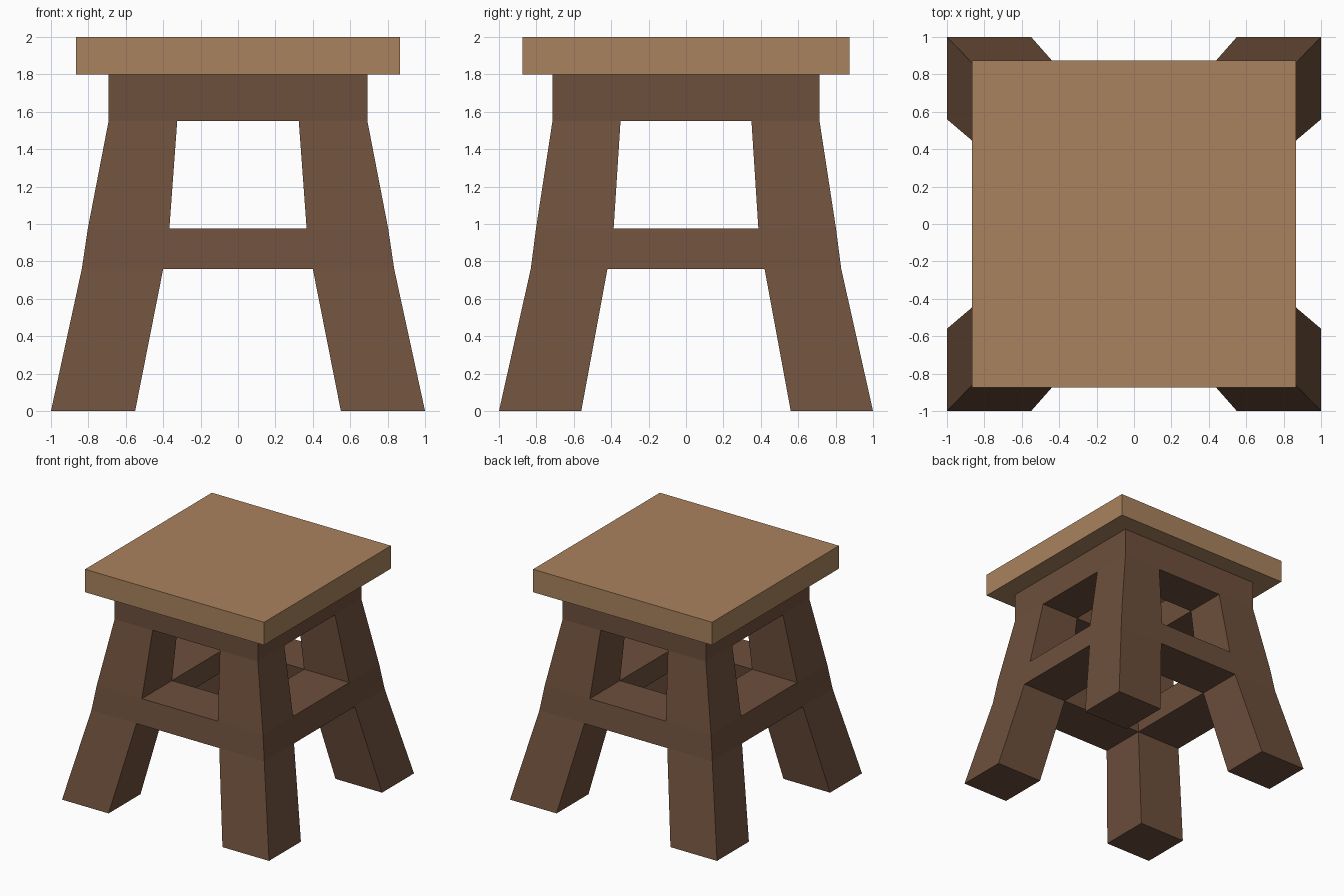
import bpy, bmesh

if "Cube" in bpy.data.objects:
    bpy.data.objects.remove(bpy.data.objects["Cube"])


def material(name, rgb):
    m = bpy.data.materials.new(name)
    m.diffuse_color = (*rgb, 1)
    m.use_nodes = True
    m.node_tree.nodes["Principled BSDF"].inputs["Base Color"].default_value = m.diffuse_color
    return m


light_wood = material("light_wood", (0.40, 0.225, 0.11))
dark_wood = material("dark_wood", (0.155, 0.08, 0.046))


def rect(x0, x1, y0, y1, z):
    return [(x0, y0, z), (x1, y0, z), (x1, y1, z), (x0, y1, z)]


def loft(name, loops, mat, closed=False):
    """Skin four-point loops; cap the ends, or join last to first as a ring."""
    bm = bmesh.new()
    rings = [[bm.verts.new(p) for p in loop] for loop in loops]
    pairs = list(zip(rings, rings[1:]))
    if closed:
        pairs.append((rings[-1], rings[0]))
    else:
        bm.faces.new(rings[0])
        bm.faces.new(rings[-1])
    for a, b in pairs:
        for i in range(4):
            j = (i + 1) % 4
            bm.faces.new((a[i], a[j], b[j], b[i]))
    bmesh.ops.recalc_face_normals(bm, faces=bm.faces)
    mesh = bpy.data.meshes.new(name)
    bm.to_mesh(mesh)
    bm.free()
    mesh.materials.append(mat)
    ob = bpy.data.objects.new(name, mesh)
    bpy.context.collection.objects.link(ob)
    return ob


# Frame levels: z, outer x, inner x, outer y, inner y
FLOOR = (0.0, 1.0, 0.55, 1.0, 0.56)
RAIL_LOW = (0.76, 0.835, 0.40, 0.83, 0.42)
RAIL_TOP = (0.975, 0.803, 0.367, 0.802, 0.387)
APRON_LOW = (1.55, 0.692, 0.325, 0.714, 0.35)
APRON_TOP = (1.80, 0.692, 0.325, 0.714, 0.35)


def outer(l):
    return rect(-l[1], l[1], -l[3], l[3], l[0])


def inner(l):
    return rect(-l[2], l[2], -l[4], l[4], l[0])


def ring(name, low, top):
    loft(name, [outer(low), outer(top), inner(top), inner(low)], dark_wood, True)


def legs(name, low, top):
    for sx, side in ((-1, "left"), (1, "right")):
        for sy, end in ((-1, "front"), (1, "back")):
            loops = [rect(sx * l[2], sx * l[1], sy * l[4], sy * l[3], l[0])
                     for l in (low, top)]
            loft(f"{end}_{side}_{name}", loops, dark_wood)


# Seat board
loft("seat", [rect(-0.865, 0.865, -0.875, 0.875, z) for z in (1.8, 2.0)], light_wood)

# Apron under the seat and stretcher frame, both open in the middle
ring("apron", APRON_LOW, APRON_TOP)
ring("stretcher_frame", RAIL_LOW, RAIL_TOP)

# Splayed legs, above and below the stretchers
legs("upper_leg", RAIL_TOP, APRON_LOW)
legs("lower_leg", FLOOR, RAIL_LOW)
